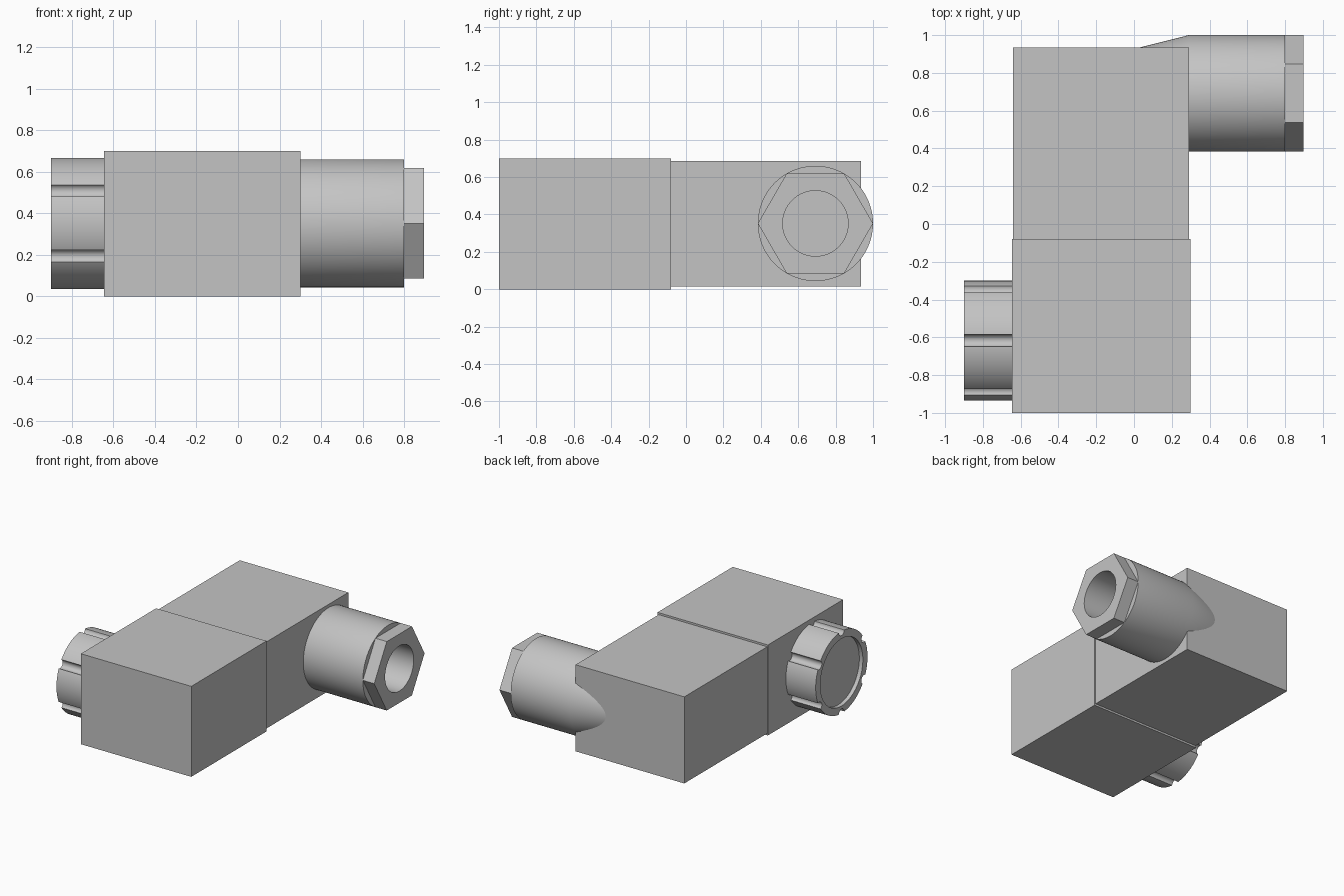
import bpy, bmesh
from math import sin, cos, pi, radians

cube = bpy.data.objects.get("Cube")
if cube:
    bpy.data.objects.remove(cube)

grey = bpy.data.materials.new("light grey")
grey.use_nodes = True
grey.diffuse_color = (0.55, 0.55, 0.55, 1)
grey.node_tree.nodes["Principled BSDF"].inputs["Base Color"].default_value = (0.55, 0.55, 0.55, 1)


def finish(name, bm):
    bmesh.ops.recalc_face_normals(bm, faces=bm.faces)
    mesh = bpy.data.meshes.new(name)
    bm.to_mesh(mesh)
    bm.free()
    mesh.materials.append(grey)
    obj = bpy.data.objects.new(name, mesh)
    bpy.context.collection.objects.link(obj)
    return obj


def block(name, lo, hi):
    bm = bmesh.new()
    bmesh.ops.create_cube(bm, size=1)
    for v in bm.verts:
        v.co = [l + (c + 0.5) * (h - l) for c, l, h in zip(v.co, lo, hi)]
    return finish(name, bm)


def lathe_x(name, y, z, profile, sides=96):
    """Closed solid around an x axis from (x, radius) rings."""
    bm = bmesh.new()
    rings = [[bm.verts.new((x, y + r * cos(2 * pi * i / sides), z + r * sin(2 * pi * i / sides)))
              for i in range(sides)] for x, r in profile]
    for a, b in zip(rings, rings[1:]):
        for i in range(sides):
            j = (i + 1) % sides
            bm.faces.new((a[i], a[j], b[j], b[i]))
    bm.faces.new(rings[0])
    bm.faces.new(rings[-1])
    return finish(name, bm)


def activate(obj):
    bpy.ops.object.select_all(action='DESELECT')
    obj.select_set(True)
    bpy.context.view_layer.objects.active = obj


def cut(obj, cutter):
    activate(obj)
    mod = obj.modifiers.new("cut", 'BOOLEAN')
    mod.operation = 'DIFFERENCE'
    mod.solver = 'EXACT'
    mod.object = cutter
    bpy.ops.object.modifier_apply(modifier=mod.name)
    bpy.data.objects.remove(cutter)


def smooth(obj):
    activate(obj)
    bpy.ops.object.shade_smooth_by_angle(angle=radians(30))


# Housing
block("front_block", (-0.645, -1.0, 0.0), (0.30, -0.08, 0.70))
block("back_block", (-0.64, -0.08, 0.015), (0.29, 0.935, 0.685))

# Cable gland: tapered root, barrel, hexagonal nut and shared bore
GY, GZ = 0.692, 0.352
barrel = lathe_x("gland_barrel", GY, GZ, [(0.02, 0.24), (0.29, 0.308), (0.80, 0.308)])
nut = lathe_x("hex_nut", GY, GZ, [(0.80, 0.308), (0.897, 0.308)], 6)
for part in (barrel, nut):
    cut(part, lathe_x("bore_cutter", GY, GZ, [(0.30, 0.175), (1.0, 0.175)], 64))
    smooth(part)

# Grip knob: recessed face and six rounded grooves
KY, KZ, KR = -0.617, 0.352, 0.317
knob = lathe_x("grip_knob", KY, KZ,
               [(-0.64, KR), (-0.90, KR), (-0.90, 0.26), (-0.87, 0.26)])
for k in range(6):
    a = radians(30 + 60 * k)
    cut(knob, lathe_x("groove_cutter", KY + KR * cos(a), KZ + KR * sin(a),
                      [(-1.0, 0.033), (-0.6, 0.033)], 24))
smooth(knob)
